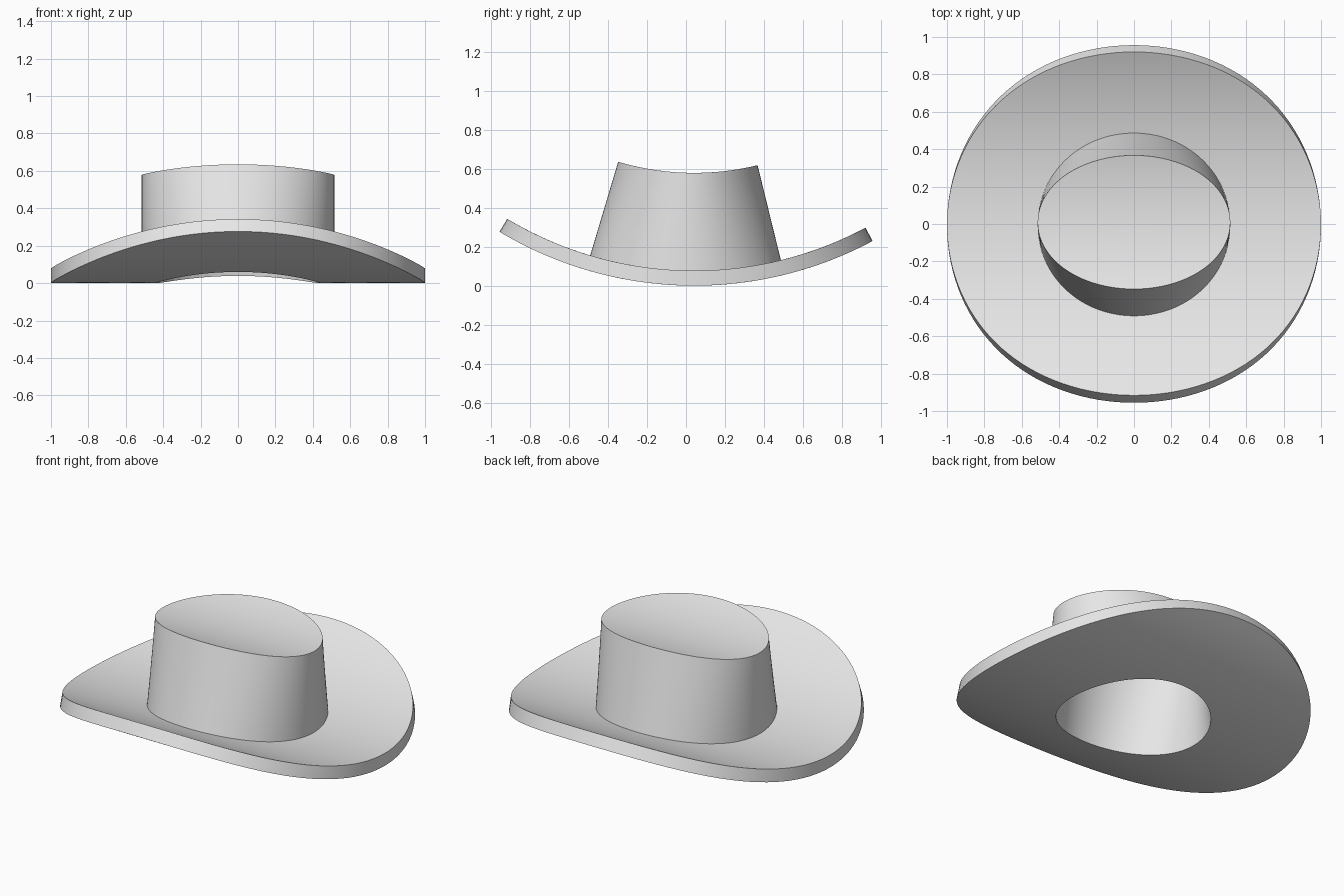
import bpy
import bmesh
from math import sin, cos, pi, hypot, ceil, radians

if "Cube" in bpy.data.objects:
    bpy.data.objects.remove(bpy.data.objects["Cube"], do_unlink=True)

SEGMENTS = 128
BRIM_R, CROWN_R, HOLE_R = 1.0, 0.515, 0.435
THICK, HEIGHT = 0.077, 0.578
BEND_R, TILT, SHIFT = 1.94, -0.0247, 0.042

grey = bpy.data.materials.new("light grey")
grey.use_nodes = True
grey.diffuse_color = (0.8, 0.8, 0.8, 1)
grey.node_tree.nodes["Principled BSDF"].inputs["Base Color"].default_value = (0.8, 0.8, 0.8, 1)


def bend(x, y, z):
    """Roll the flat hat around an axis parallel to x, front and back upward."""
    a = y / BEND_R + TILT
    return (x, SHIFT + (BEND_R - z) * sin(a), BEND_R - (BEND_R - z) * cos(a))


def refine(profile, step=0.05):
    """Add points along a profile so that it bends smoothly."""
    points = [profile[0]]
    for (r0, z0), (r1, z1) in zip(profile, profile[1:]):
        n = ceil(hypot(r1 - r0, z1 - z0) / step)
        points += [(r0 + (r1 - r0) * i / n, z0 + (z1 - z0) * i / n) for i in range(1, n + 1)]
    return points


def bent_lathe(name, profiles):
    bm = bmesh.new()
    for profile in profiles:
        rings = []
        for r, z in refine(profile):
            angles = [2 * pi * j / SEGMENTS for j in range(SEGMENTS)]
            rings.append([bm.verts.new(bend(r * cos(t), r * sin(t), z)) for t in angles])
        for low, high in zip(rings, rings[1:]):
            for j in range(SEGMENTS):
                k = (j + 1) % SEGMENTS
                bm.faces.new((low[j], low[k], high[k], high[j]))
    bmesh.ops.remove_doubles(bm, verts=bm.verts, dist=1e-5)
    mesh = bpy.data.meshes.new(name)
    bm.to_mesh(mesh)
    bm.free()
    mesh.materials.append(grey)
    obj = bpy.data.objects.new(name, mesh)
    bpy.context.collection.objects.link(obj)
    bpy.ops.object.select_all(action='DESELECT')
    obj.select_set(True)
    bpy.context.view_layer.objects.active = obj
    bpy.ops.object.shade_smooth_by_angle(angle=radians(30))


# Brim: a thick ring with the head opening
bent_lathe("brim", [[(HOLE_R, THICK), (HOLE_R, 0), (BRIM_R, 0), (BRIM_R, THICK), (CROWN_R, THICK)]])

# Crown: outer wall and top, then the hollow inside
bent_lathe("crown", [
    [(CROWN_R, THICK), (CROWN_R, HEIGHT), (0, HEIGHT)],
    [(0, HEIGHT - THICK), (HOLE_R, HEIGHT - THICK), (HOLE_R, THICK)],
])
